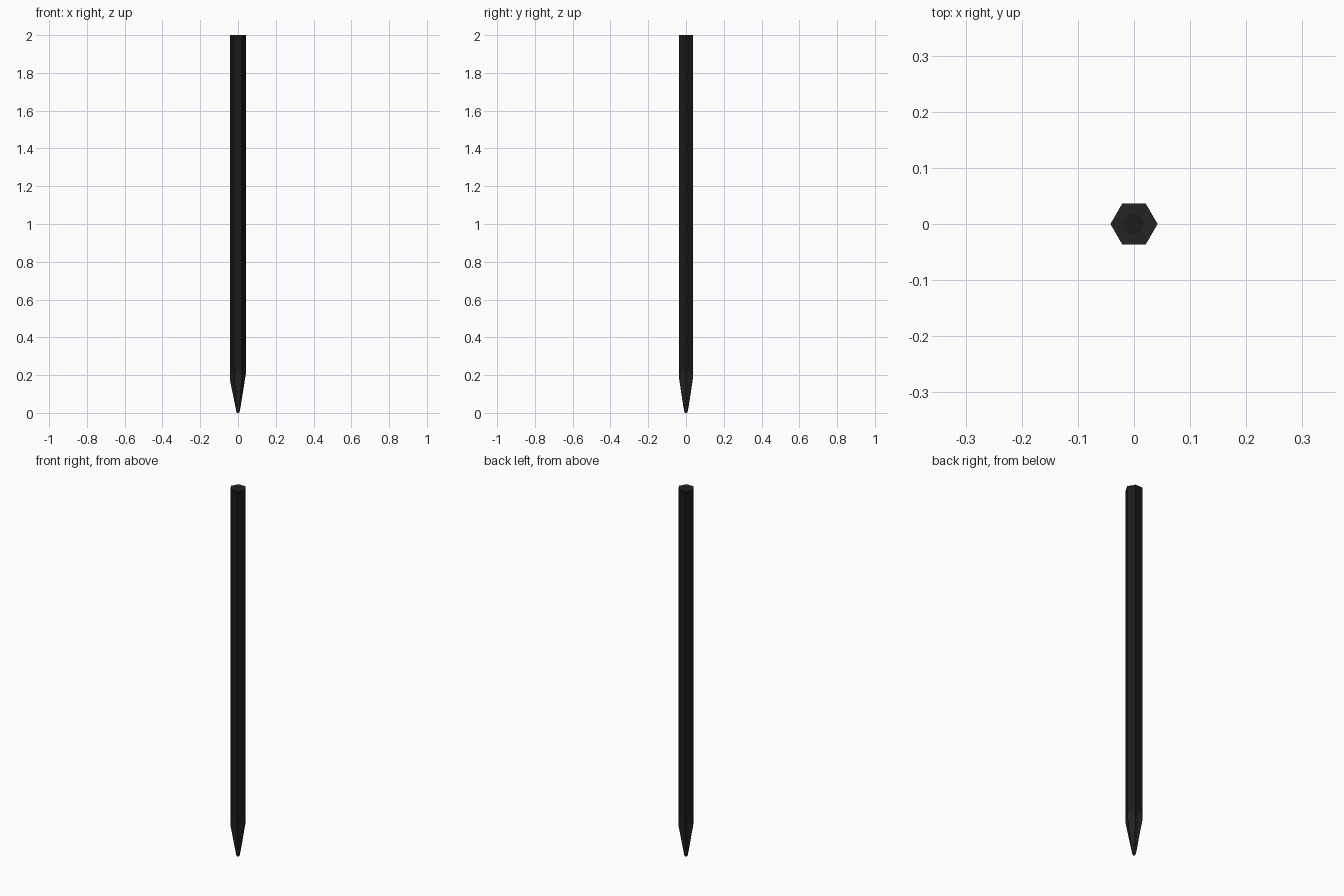
import bpy, bmesh
from math import cos, sin, pi

if "Cube" in bpy.data.objects:
    bpy.data.objects.remove(bpy.data.objects["Cube"])

R = 0.042             # corner radius of the hexagon
FLAT = cos(pi / 6)    # flat-to-corner ratio
TOP = 2.0


def material(name, v):
    m = bpy.data.materials.new(name)
    m.diffuse_color = (v, v, v, 1)
    m.use_nodes = True
    m.node_tree.nodes["Principled BSDF"].inputs["Base Color"].default_value = m.diffuse_color
    return m


def ring(bm, radius, heights, hexagonal, n=12):
    # 12 points: corners alternate with flat midpoints
    pts = []
    for i in range(n):
        r = radius * (FLAT if hexagonal and i % 2 else 1)
        a = 2 * pi * i / n
        z = heights[i] if isinstance(heights, list) else heights
        pts.append(bm.verts.new((r * cos(a), r * sin(a), z)))
    return pts


def loft(name, rings, mat, cap_start=False, cap_end=False):
    bm = bmesh.new()
    loops = [ring(bm, *r) for r in rings]
    for a, b in zip(loops, loops[1:]):
        for i in range(len(a)):
            j = (i + 1) % len(a)
            bm.faces.new((a[i], a[j], b[j], b[i]))
    if cap_start:
        bm.faces.new(loops[0][::-1])
    if cap_end:
        bm.faces.new(loops[-1])
    me = bpy.data.meshes.new(name)
    bm.to_mesh(me)
    bm.free()
    me.materials.append(mat)
    ob = bpy.data.objects.new(name, me)
    bpy.context.collection.objects.link(ob)
    return ob


paint = material("black_paint", 0.01)
wood = material("dark_wood", 0.017)
lead = material("lead", 0.012)

# Scalloped line where the sharpened cone meets the painted flats
corners = [0.21, 0.18, 0.18, 0.17, 0.18, 0.18]
edge = [z for c in corners for z in (c, 0.235)]

# Painted hexagonal shaft
loft("shaft", [(R, edge, True), (R, TOP, True)], paint)

# Sharpened wooden cone
loft("sharpened_cone", [(0.015, 0.04, False), (R, edge, True)], wood)

# Rounded lead point
loft("lead_point", [(0.005, 0.0, False), (0.009, 0.008, False),
                    (0.015, 0.04, False)], lead, cap_start=True)

# Flat end: wood ring around a hexagonal core
loft("end_ring", [(R, TOP, True), (0.02, TOP, True)], wood)
loft("lead_end", [(0.02, TOP - 0.01, True), (0.02, TOP, True)], lead,
     cap_start=True, cap_end=True)
